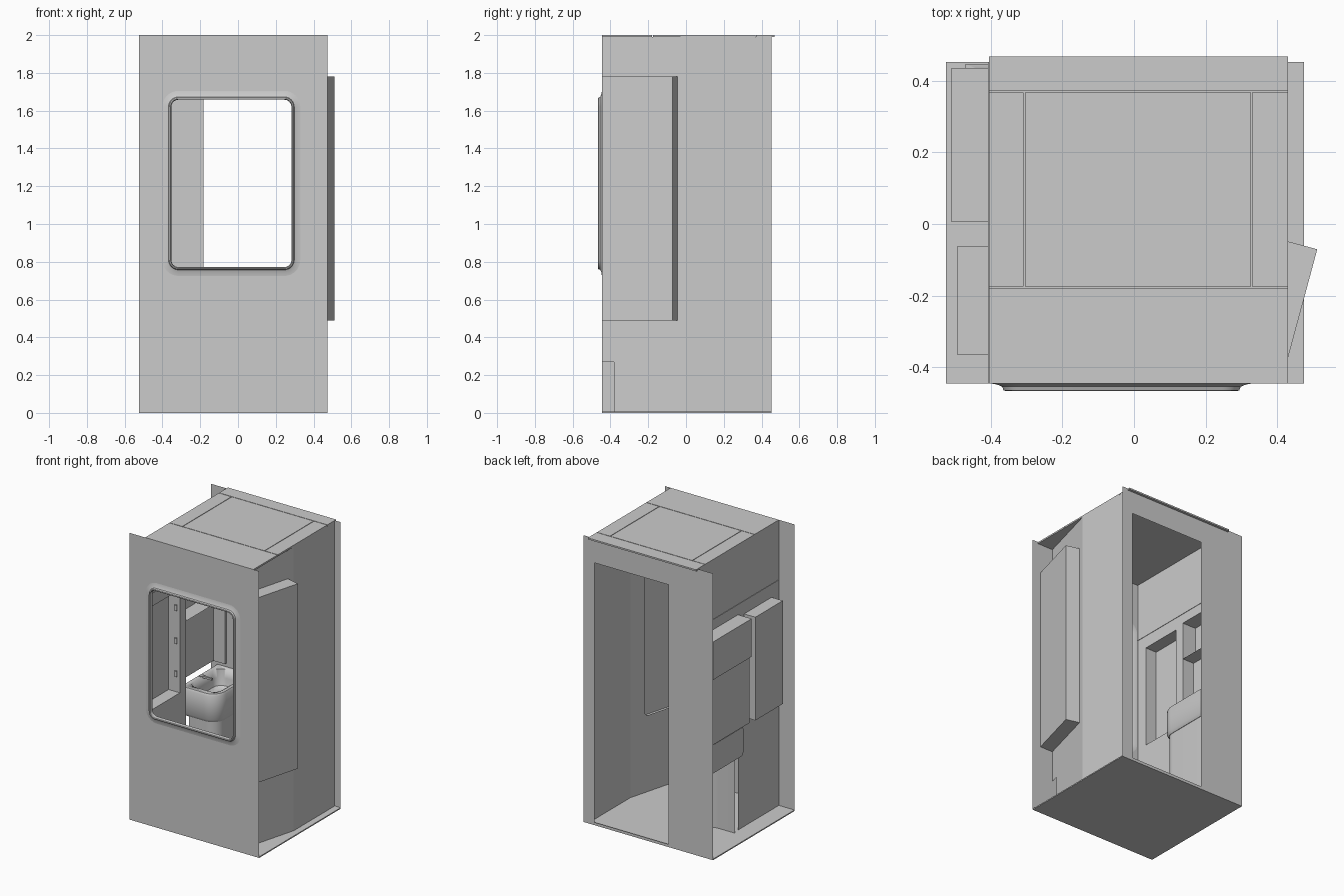
import bpy, bmesh, math
from mathutils import Vector

if "Cube" in bpy.data.objects:
    bpy.data.objects.remove(bpy.data.objects["Cube"])


def finish(name, bm, smooth=False):
    bmesh.ops.recalc_face_normals(bm, faces=bm.faces)
    me = bpy.data.meshes.new(name)
    bm.to_mesh(me)
    bm.free()
    ob = bpy.data.objects.new(name, me)
    bpy.context.collection.objects.link(ob)
    if smooth:
        bpy.context.view_layer.objects.active = ob
        ob.select_set(True)
        bpy.ops.object.shade_smooth_by_angle(angle=math.radians(35))
        ob.select_set(False)
    return ob


def rect(a0, a1, b0, b1):
    return [(a0, b0), (a1, b0), (a1, b1), (a0, b1)]


def rrect(a0, a1, b0, b1, r, n=8):
    pts = []
    for i, (ca, cb) in enumerate([(a1 - r, b1 - r), (a0 + r, b1 - r), (a0 + r, b0 + r), (a1 - r, b0 + r)]):
        for k in range(n + 1):
            t = math.pi / 2 * (i + k / n)
            pts.append((ca + r * math.cos(t), cb + r * math.sin(t)))
    return pts


def sheet(name, loops, to3d):
    """Flat panel: first loop is the outline, the rest are holes."""
    bm = bmesh.new()
    for loop in loops:
        vs = [bm.verts.new(to3d(*p)) for p in loop]
        for a, b in zip(vs, vs[1:] + vs[:1]):
            bm.edges.new((a, b))
    bmesh.ops.triangle_fill(bm, edges=bm.edges[:], use_beauty=True)
    bmesh.ops.dissolve_limit(bm, angle_limit=0.01, verts=bm.verts, edges=bm.edges)
    return finish(name, bm)


def loft(name, rings, cap_start=False, cap_end=False):
    """Skin a list of equal-length closed 3D loops."""
    bm = bmesh.new()
    rows = [[bm.verts.new(p) for p in ring] for ring in rings]
    for A, B in zip(rows, rows[1:]):
        for i in range(len(A)):
            j = (i + 1) % len(A)
            bm.faces.new((A[i], A[j], B[j], B[i]))
    if cap_start:
        bm.faces.new(rows[0])
    if cap_end:
        bm.faces.new(rows[-1])
    return finish(name, bm, True)


def box(name, x0, x1, y0, y1, z0, z1):
    z = lambda h: [(x, y, h) for x, y in rect(x0, x1, y0, y1)]
    return loft(name, [z(z0), z(z1)], True, True)


YF, YB, XL, XR = -0.445, 0.452, -0.405, 0.43

# front panel with rounded window opening and raised surround
sheet("front_panel", [rect(-0.525, 0.475, 0, 2), rrect(-0.40, 0.33, 0.725, 1.705, 0.085)],
      lambda a, b: (a, YF, b))
prof = [(0.04, 0), (0.022, 0.003), (0.008, 0.009), (0.004, 0.019), (-0.002, 0.021), (-0.006, 0.018), (-0.007, -0.008)]
loft("window_surround", [[(a, YF - d, b) for a, b in
     rrect(-0.36 - o, 0.29 + o, 0.765 - o, 1.665 + o, 0.045 + o)] for o, d in prof])

# back panel with doorway
sheet("back_panel", [rect(-0.525, 0.475, 0, 2), rect(-0.182, 0.39, 0.02, 1.83)], lambda a, b: (a, YB, b))

# floor
box("floor", -0.525, 0.475, YF, YB, 0, 0.008)

# roof: backing sheet and separate panels with narrow seams
sheet("ceiling", [rect(XL, XR, YF, 0.466)], lambda a, b: (a, b, 1.988))
g = 0.002
for name, x0, x1, y0, y1 in [
        ("roof_front", XL, XR, YF, -0.177 - g), ("roof_back", XL, XR, 0.369 + g, 0.468),
        ("roof_left", XL, -0.306 - g, -0.177 + g, 0.369 - g),
        ("roof_middle", -0.306 + g, 0.328 - g, -0.177 + g, 0.369 - g),
        ("roof_right", 0.328 + g, XR, -0.177 + g, 0.369 - g)]:
    box(name, x0, x1, y0, y1, 1.989, 2.0)

# left wall, open below the basin, with two cabinet openings
sheet("left_wall", [[(YF, 0), (0.005, 0), (0.005, 1.51), (0.435, 1.51), (0.435, 0.78), (YB, 0.78), (YB, 1.99), (YF, 1.99)],
                    rect(-0.365, -0.062, 0.77, 1.49)], lambda a, b: (XL, a, b))
box("left_wall_trim", XL - 0.003, XL + 0.003, YF, YB, 1.577, 1.583)

# cabinet recesses pushed out through the left wall
plane_x = lambda x, r: [(x, a, b) for a, b in r]
r = rect(-0.365, -0.062, 0.77, 1.49)
loft("front_cabinet", [plane_x(XL, r), plane_x(-0.492, r)], False, True)
r = rect(0.005, 0.435, 1.245, 1.51)
loft("upper_mirror_cabinet", [plane_x(XL, r), plane_x(-0.495, r), plane_x(-0.51, r)], False, True)
# lower mirror recess: back and two sides, open underneath to the basin
sheet("mirror_recess_back", [rect(0.005, 0.435, 0.78, 1.245)], lambda a, b: (-0.495, a, b))
for i, y in enumerate((0.005, 0.435)):
    sheet(f"mirror_recess_side_{i}", [rect(-0.495, XL, 0.78, 1.245)], lambda a, b: (a, y, b))

# cabinet hinges
for i, z in enumerate((0.9, 1.13, 1.36)):
    ring = lambda h: [(-0.43 + 0.008 * math.cos(t * math.pi / 6), -0.072 + 0.008 * math.sin(t * math.pi / 6), h)
                      for t in range(12)]
    loft(f"cabinet_hinge_{i}", [ring(z - 0.02), ring(z + 0.02)], True, True)

# right wall: straight rear part, angled front part with a recess
sheet("right_wall_rear", [rect(0.0, YB, 0, 1.99)], lambda a, b: (XR, a, b))
U = Vector((-0.26, -0.965, 0)).normalized()
N = Vector((-U.y, U.x, 0))


def angled(s, z, d=0.0):
    return Vector((XR, 0, z)) + U * s + N * d


END = 0.461
hole = rrect(0.12, 0.44, 0.54, 1.73, 0.03)
sheet("right_wall_angled", [[(0, 0), (0.395, 0), (0.395, 0.27), (END, 0.27), (END, 1.99), (0, 1.99)], hole], angled)

# angled recess housing, trimmed by the front panel plane
plan = [angled(0.047, 0), angled(0.047, 0, 0.097)]
p = plan[1] + U * ((YF - plan[1].y) / U.y)
plan += [p, Vector((0.311, YF, 0))]
loft("angled_housing", [[v + Vector((0, 0, z)) for v in plan] for z in (0.49, 1.78)], True, True)
bpy.context.view_layer.update()
# remove the housing's inner face so the recess is open to the cabin
me = bpy.data.objects["angled_housing"].data
bm = bmesh.new()
bm.from_mesh(me)
inner = [f for f in bm.faces if f.normal.dot(N) < -0.95]
bmesh.ops.delete(bm, geom=inner, context='FACES_ONLY')
bm.to_mesh(me)
bm.free()


# wash basin: plan outline with a rounded front corner
def basin_plan(o, z):
    x0, x1, y0, y1, rad = -0.47, -0.19 - o, 0.04 + o, YB - 0.005, 0.1 - o
    arc = [(x1 - rad + rad * math.sin(t * math.pi / 20), y0 + rad - rad * math.cos(t * math.pi / 20))
           for t in range(11)]
    return [(x, y, z) for x, y in [(x0, y1), (x0, y0)] + arc + [(x1, y1)]]


basin = loft("basin_top", [basin_plan(0.012, 0.56), basin_plan(0, 0.58), basin_plan(0, 0.745),
                           basin_plan(0.008, 0.758)], True, True)
bowl = loft("bowl_cutter", [[(a, b, z) for a, b in rrect(-0.44 + o, -0.225 - o, 0.085 + o, 0.41 - o, 0.06)]
            for o, z in ((0.03, 0.64), (0.015, 0.652), (0.004, 0.70), (-0.004, 0.78))], True, True)
bowl.hide_render = True
bowl.hide_set(True)
mod = basin.modifiers.new("bowl", 'BOOLEAN')
mod.operation = 'DIFFERENCE'
mod.solver = 'EXACT'
mod.object = bowl

# basin pedestal: open shell following the basin front
low = basin_plan(0.015, 0)[1:]
bm = bmesh.new()
cols = [[bm.verts.new((max(x, XL - 0.01), y, z)) for z in (0.0, 0.57)] for x, y, _ in low]
for A, B in zip(cols, cols[1:]):
    bm.faces.new((A[0], B[0], B[1], A[1]))
finish("basin_pedestal", bm, True)

# tap
box("tap_base", -0.465, -0.445, 0.23, 0.26, 0.755, 0.763)
box("tap_spout", -0.455, -0.37, 0.238, 0.252, 0.75, 0.763)
